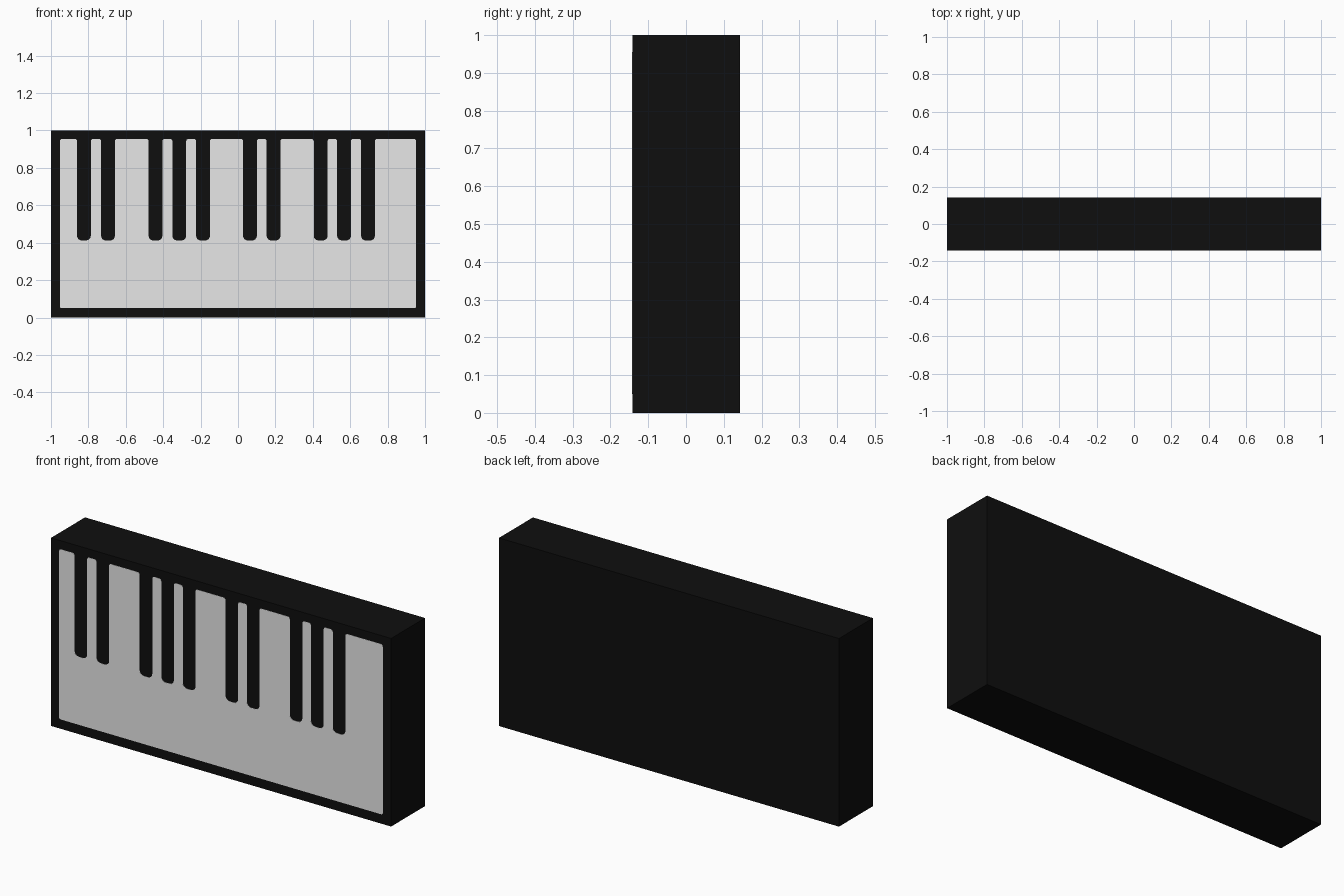
import bpy, bmesh, math
from mathutils import Vector

if "Cube" in bpy.data.objects:
    bpy.data.objects.remove(bpy.data.objects["Cube"])

W, H, D = 1.0, 1.0, 0.143          # half width, height, half depth
PLATE = 0.001                      # thickness of the painted panel
KEYS = [-0.824, -0.695, -0.441, -0.314, -0.187, 0.064, 0.190, 0.442, 0.567, 0.695]
KEY_HALF, KEY_BOTTOM = 0.037, 0.412
LEFT, RIGHT, BOTTOM, TOP = -0.952, 0.952, 0.05, 0.955


def material(name, colour):
    m = bpy.data.materials.new(name)
    m.diffuse_color = (*colour, 1)
    m.use_nodes = True
    m.node_tree.nodes["Principled BSDF"].inputs["Base Color"].default_value = m.diffuse_color
    return m


def make_object(name, bm, mat):
    bmesh.ops.recalc_face_normals(bm, faces=bm.faces)
    me = bpy.data.meshes.new(name)
    bm.to_mesh(me)
    bm.free()
    me.materials.append(mat)
    ob = bpy.data.objects.new(name, me)
    bpy.context.collection.objects.link(ob)
    return ob


def rounded(corners, steps=4):
    """Round every (x, z, radius) corner of a closed right-angled outline."""
    out = []
    for i, (x, z, r) in enumerate(corners):
        p = Vector((x, z))
        a = (Vector(corners[i - 1][:2]) - p).normalized() * r
        b = (Vector(corners[(i + 1) % len(corners)][:2]) - p).normalized() * r
        for k in range(steps + 1):
            t = k / steps * math.pi / 2
            out.append(p + a * (1 - math.sin(t)) + b * (1 - math.cos(t)))
    return out


black = material("black", (0.0045, 0.0045, 0.0045))
white = material("ivory white", (0.85, 0.85, 0.85))

# Case: plain slab
bm = bmesh.new()
bmesh.ops.create_cube(bm, size=1)
for v in bm.verts:
    v.co = (v.co.x * 2 * W, v.co.y * (2 * D - PLATE) + PLATE / 2, (v.co.z + 0.5) * H)
make_object("case", bm, black)

# White keybed: one comb-shaped panel with slots for the black keys
outline = [(RIGHT, TOP, 0.012), (RIGHT, BOTTOM, 0.01), (LEFT, BOTTOM, 0.01), (LEFT, TOP, 0.012)]
for c in KEYS:
    l, r = c - KEY_HALF, c + KEY_HALF
    outline += [(l, TOP, 0.012), (l, KEY_BOTTOM, 0.025),
                (r, KEY_BOTTOM, 0.025), (r, TOP, 0.012)]
bm = bmesh.new()
face = bm.faces.new([bm.verts.new((p.x, -D, p.y)) for p in rounded(outline)])
sides = bmesh.ops.extrude_face_region(bm, geom=[face], use_keep_orig=True)
for v in [g for g in sides["geom"] if isinstance(g, bmesh.types.BMVert)]:
    v.co.y += PLATE
bmesh.ops.triangulate(bm, faces=[f for f in bm.faces if len(f.verts) > 4])
make_object("white_keys_panel", bm, white)
